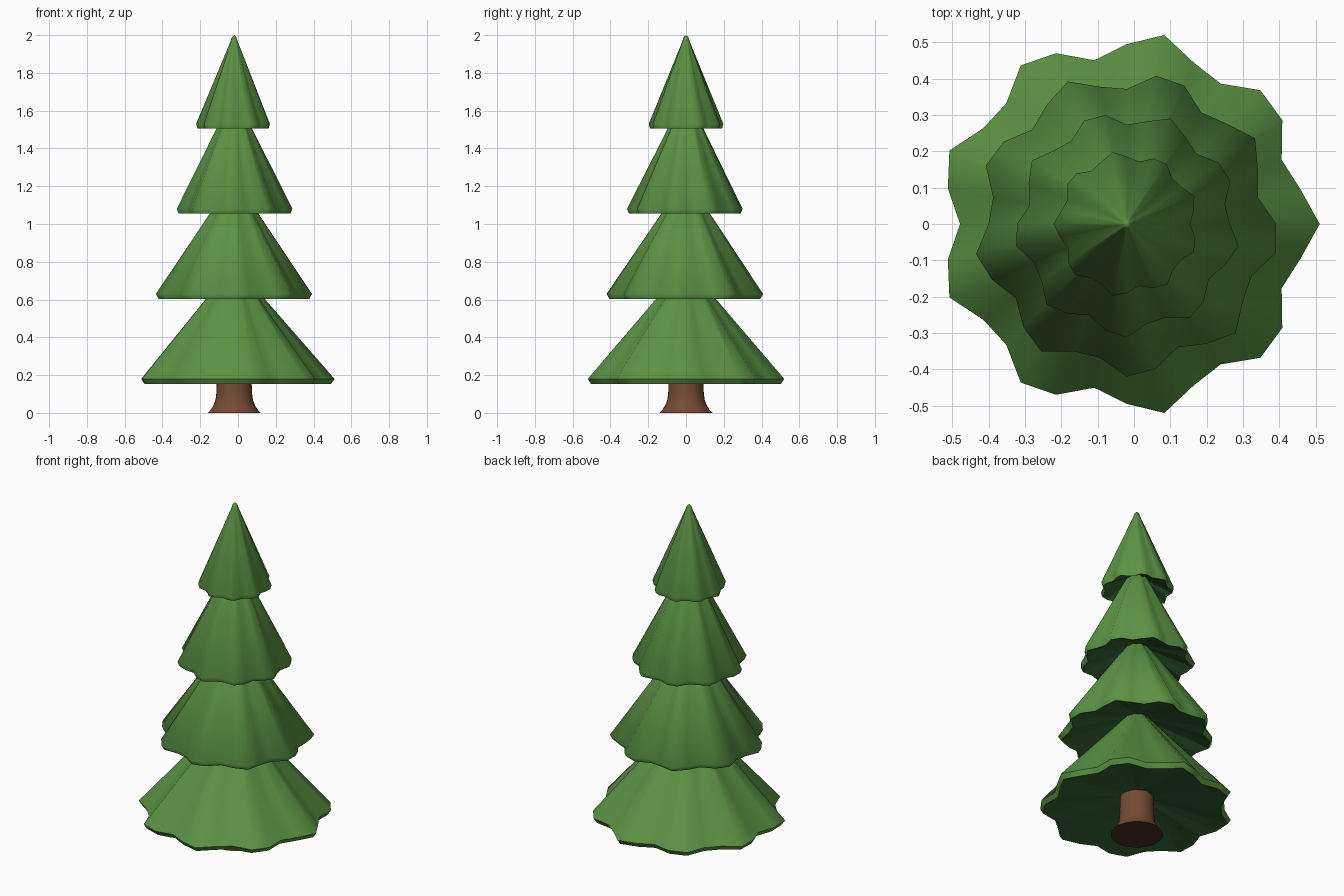
import bpy, bmesh, math

if "Cube" in bpy.data.objects:
    bpy.data.objects.remove(bpy.data.objects["Cube"])

CX = -0.02  # trunk axis


def material(name, rgb):
    m = bpy.data.materials.new(name)
    m.diffuse_color = (*rgb, 1)
    m.use_nodes = True
    m.node_tree.nodes["Principled BSDF"].inputs["Base Color"].default_value = m.diffuse_color
    return m


GREEN = material("foliage green", (0.105, 0.29, 0.058))
DARK_GREEN = material("underside green", (0.034, 0.125, 0.032))
BROWN = material("bark brown", (0.175, 0.07, 0.033))
DARK_BROWN = material("trunk base brown", (0.07, 0.028, 0.014))


def lathe(name, profile, mat, under_mat, sides=32, wave=0.0, phase=0.0, lobes=9):
    """Revolve (radius, z) points; the radius ripples in lobes.
    Zero radius closes an end; the first band is the underside."""
    bm = bmesh.new()
    rings = []
    for r, z in profile:
        if r == 0:
            rings.append([bm.verts.new((CX, 0, z))] * sides)
            continue
        ring = []
        for i in range(sides):
            a = 2 * math.pi * i / sides
            rr = r * (1 + wave * math.cos(lobes * a + phase))
            ring.append(bm.verts.new((CX + rr * math.cos(a), rr * math.sin(a), z)))
        rings.append(ring)
    for band, (lo, hi) in enumerate(zip(rings, rings[1:])):
        for i in range(sides):
            j = (i + 1) % sides
            quad = [lo[i], lo[j], hi[j], hi[i]]
            face = bm.faces.new(list(dict.fromkeys(quad)))
            face.material_index = 1 if band == 0 else 0
    bmesh.ops.recalc_face_normals(bm, faces=bm.faces)
    me = bpy.data.meshes.new(name)
    bm.to_mesh(me)
    bm.free()
    me.materials.append(mat)
    me.materials.append(under_mat)
    ob = bpy.data.objects.new(name, me)
    bpy.context.collection.objects.link(ob)
    bpy.ops.object.select_all(action='DESELECT')
    ob.select_set(True)
    bpy.context.view_layer.objects.active = ob
    bpy.ops.object.shade_smooth_by_angle(angle=math.radians(58))
    for p in me.polygons:  # crisp underside
        if p.material_index == 1:
            p.use_smooth = False
    return ob


# Trunk with flared foot
lathe("trunk", [(0, 0), (0.14, 0), (0.125, 0.016), (0.111, 0.038), (0.099, 0.068),
                (0.094, 0.11), (0.092, 0.17), (0.09, 0.24), (0, 0.24)], BROWN, DARK_BROWN)

# Branch tiers: rim radius, bottom z, rim z, underside recess, upper profile
tiers = [
    (0.495, 0.153, 0.18, 0.09, [(0.145, 0.61), (0.04, 0.74), (0, 0.775)]),
    (0.396, 0.604, 0.63, 0.13, [(0.12, 1.06), (0.045, 1.17), (0, 1.21)]),
    (0.293, 1.055, 1.08, 0.12, [(0.088, 1.51), (0.04, 1.61), (0, 1.65)]),
    (0.188, 1.506, 1.53, 0.10, [(0.021, 1.96), (0.011, 1.99), (0, 2.0)]),
]
for k, (r, z, rim, recess, top) in enumerate(tiers):
    lathe(f"branch_tier_{k + 1}",
          [(0, z + recess), (r * 0.965, z), (r, rim)] + top,
          GREEN, DARK_GREEN, wave=0.073, phase=float(k))
